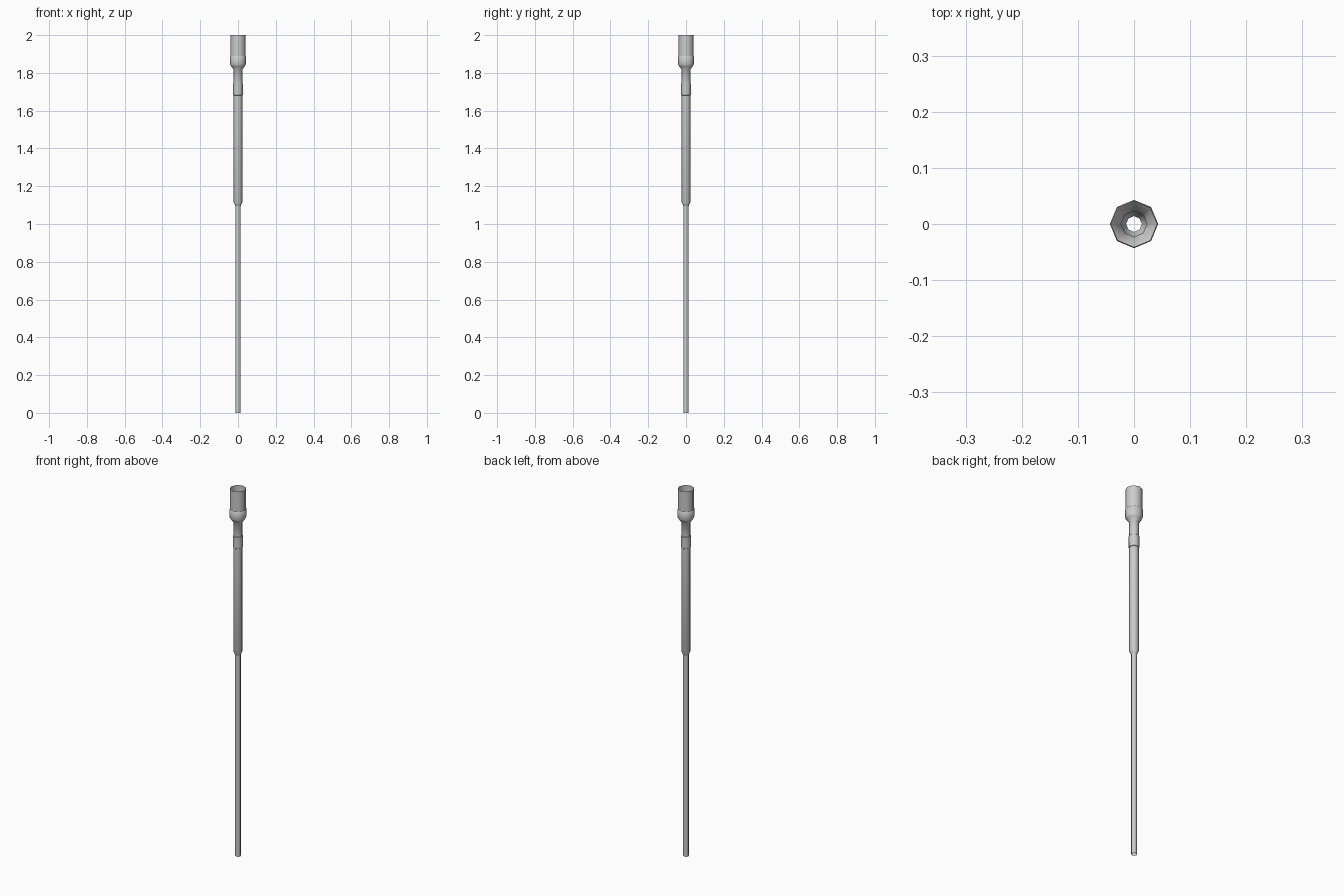
import bpy, bmesh, math

if "Cube" in bpy.data.objects:
    bpy.data.objects.remove(bpy.data.objects["Cube"])

SIDES = 8


def lathe(name, profile):
    """Open eight-sided shell from (radius, height) pairs, listed bottom to top."""
    bm = bmesh.new()
    rings = []
    for r, z in profile:
        rings.append([bm.verts.new((r * math.cos(i * math.tau / SIDES),
                                    r * math.sin(i * math.tau / SIDES), z))
                      for i in range(SIDES)])
    for a, b in zip(rings, rings[1:]):
        for i in range(SIDES):
            j = (i + 1) % SIDES
            bm.faces.new((a[i], a[j], b[j], b[i]))
    me = bpy.data.meshes.new(name)
    bm.to_mesh(me)
    bm.free()
    ob = bpy.data.objects.new(name, me)
    bpy.context.collection.objects.link(ob)
    bpy.ops.object.select_all(action='DESELECT')
    ob.select_set(True)
    bpy.context.view_layer.objects.active = ob
    bpy.ops.object.shade_smooth_by_angle(angle=math.radians(46))
    return ob


# thin lower tube
lathe("lower_tube", [(0.014, 0), (0.014, 1.095)])
# wider sleeve with a tapered lower end
lathe("sleeve", [(0.014, 1.095), (0.023, 1.115), (0.023, 1.68)])
# raised collar with small ledges
lathe("collar", [(0.023, 1.68), (0.0255, 1.682), (0.0255, 1.743), (0.023, 1.745)])
# neck flaring into the socket
lathe("neck", [(0.023, 1.745), (0.023, 1.818), (0.040, 1.84)])
# socket: slightly wider lower band, open mouth
lathe("socket_band", [(0.040, 1.84), (0.043, 1.85), (0.043, 1.888), (0.041, 1.89)])
lathe("socket", [(0.041, 1.89), (0.041, 2.0)])
